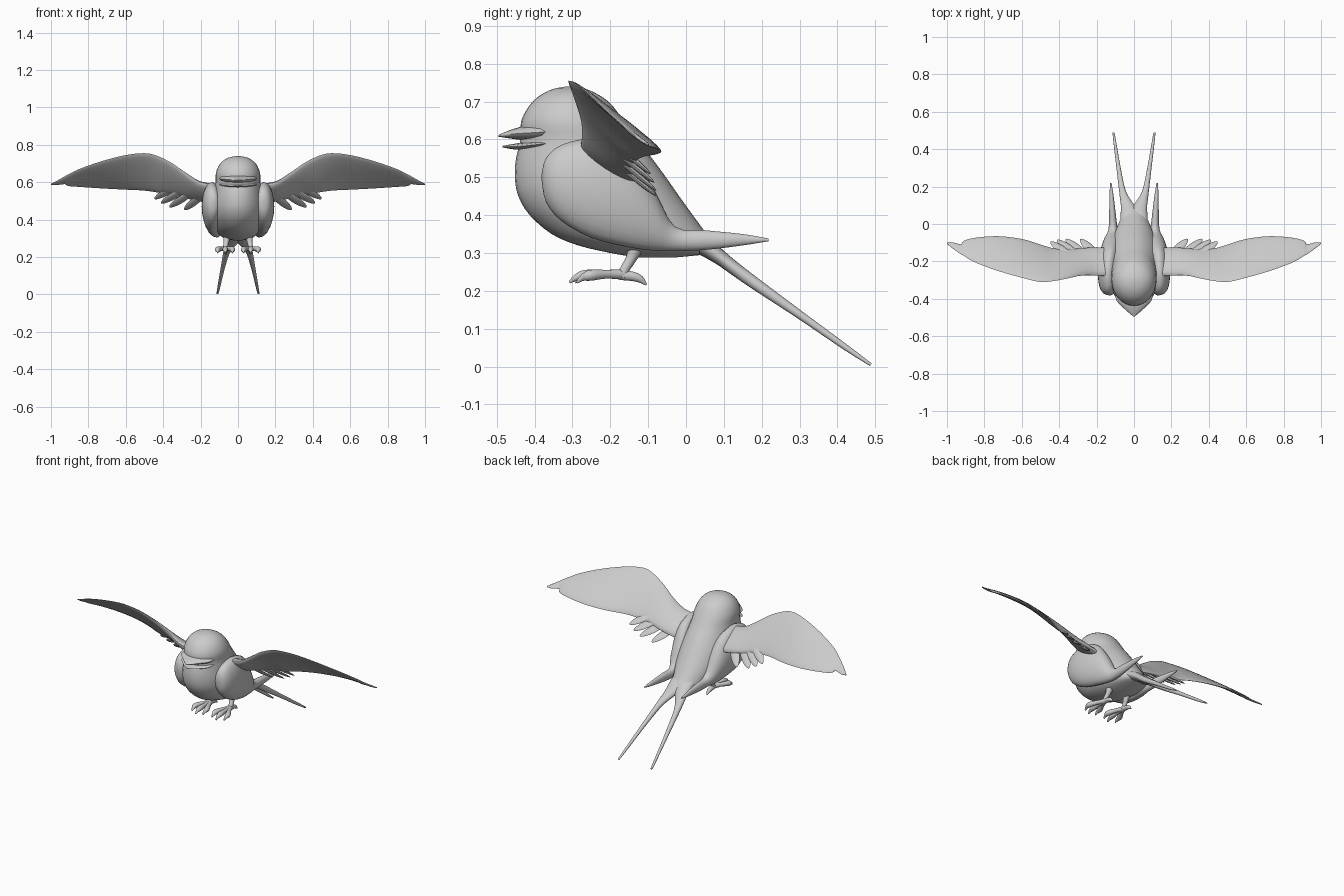
import bpy, bmesh, math
from mathutils import Vector as V

grey = bpy.data.materials.new("plain grey")
grey.diffuse_color = (0.6, 0.6, 0.6, 1)


def smooth_rows(rows, steps):
    """Catmull-Rom interpolation of table rows."""
    out = []
    for i in range(len(rows) - 1):
        p = [rows[max(0, min(len(rows) - 1, i + k))] for k in (-1, 0, 1, 2)]
        for s in range(steps):
            t = s / steps
            out.append([b + 0.5 * t * (c - a + t * (2*a - 5*b + 4*c - d + t * (3*(b - c) + d - a)))
                        for a, b, c, d in zip(*p)])
    return out + [list(rows[-1])]


def loft(name, rings, sides=24, mirror=False, angle=50):
    """Skin elliptical rings given as (centre, half axis a, half axis b)."""
    bm = bmesh.new()
    loops = []
    for c, a, b in rings:
        loops.append([bm.verts.new(c + a * math.cos(2*math.pi*k/sides) + b * math.sin(2*math.pi*k/sides))
                      for k in range(sides)])
    for p, q in zip(loops, loops[1:]):
        for k in range(sides):
            n = (k + 1) % sides
            bm.faces.new((p[k], p[n], q[n], q[k]))
    bm.faces.new(loops[0])
    bm.faces.new(loops[-1])
    bmesh.ops.recalc_face_normals(bm, faces=bm.faces)
    me = bpy.data.meshes.new(name)
    bm.to_mesh(me)
    bm.free()
    me.materials.append(grey)
    ob = bpy.data.objects.new(name, me)
    bpy.context.collection.objects.link(ob)
    bpy.ops.object.select_all(action='DESELECT')
    ob.select_set(True)
    bpy.context.view_layer.objects.active = ob
    bpy.ops.object.shade_smooth_by_angle(angle=math.radians(angle))
    if mirror:
        ob.modifiers.new("mirror", 'MIRROR')
    return ob


def tube(name, rows, flat=1.0, up=V((0, 0, 1)), sides=10):
    """Tapered limb through rows of (x, y, z, radius); flat squashes it."""
    rows = smooth_rows(rows, 4)
    rings = []
    for i, r in enumerate(rows):
        d = V(rows[min(i + 1, len(rows) - 1)][:3]) - V(rows[max(i - 1, 0)][:3])
        a = d.cross(up).normalized()
        rings.append((V(r[:3]), a * r[3], a.cross(d).normalized() * r[3] * flat))
    return loft(name, rings, sides, True)


# head and body: z, front y, back y, half width
body = [(.740, -.315, -.295, .008), (.73, -.36, -.255, .055), (.70, -.405, -.205, .095),
        (.65, -.435, -.165, .118), (.60, -.437, -.13, .12), (.55, -.449, -.09, .128),
        (.50, -.452, -.053, .138), (.45, -.443, -.018, .142), (.40, -.413, .018, .137),
        (.35, -.355, .055, .12), (.32, -.285, .08, .10), (.30, -.20, .075, .07),
        (.288, -.13, -.03, .02)]
loft("body", [(V((0, (f + b) / 2, z)), V((w, 0, 0)), V((0, (b - f) / 2, 0)))
              for z, f, b, w in smooth_rows(body, 3)], 32)

# folded flank lobes: y, bottom z, top z, centre x, half thickness
flank = [(-.381, .49, .51, .13, .006), (-.37, .435, .55, .135, .03), (-.33, .385, .585, .138, .048),
         (-.25, .34, .60, .138, .056), (-.15, .315, .565, .13, .052), (-.08, .306, .46, .118, .042),
         (-.03, .305, .37, .112, .025), (.05, .308, .36, .115, .018), (.15, .32, .35, .12, .011),
         (.218, .331, .338, .124, .004)]
loft("flank_lobes", [(V((x, y, (lo + hi) / 2)), V((t, 0, 0)), V((0, 0, (hi - lo) / 2)))
                     for y, lo, hi, x, t in smooth_rows(flank, 3)], 24, True)

# spread wings: x, leading y z, trailing y z, half thickness
wing = [(.10, -.28, .585, -.13, .48, .03), (.20, -.275, .60, -.125, .50, .026),
        (.28, -.275, .65, -.13, .515, .02), (.35, -.29, .70, -.135, .535, .016),
        (.43, -.305, .74, -.13, .545, .013), (.50, -.31, .755, -.11, .555, .012),
        (.60, -.287, .745, -.08, .56, .011), (.73, -.25, .712, -.065, .567, .010),
        (.85, -.205, .67, -.074, .575, .008), (.91, -.17, .64, -.09, .58, .007),
        (.925, -.162, .632, -.108, .59, .006), (.97, -.13, .606, -.098, .585, .005),
        (1.0, -.106, .59, -.099, .586, .003)]
rings = []
for x, ly, lz, ty, tz, t in smooth_rows(wing, 3):
    a = V((0, ty - ly, tz - lz)) / 2
    rings.append((V((x, (ly + ty) / 2, (lz + tz) / 2)), a, V((0, -a.z, a.y)).normalized() * t))
loft("wings", rings, 20, True)

# short inner feathers below the wings
for base, tip in (((.30, -.20, .60), (.445, -.095, .51)), ((.26, -.20, .58), (.41, -.085, .487)),
                  ((.22, -.20, .565), (.365, -.08, .466)), ((.17, -.20, .55), (.285, -.08, .452))):
    b, t = V(base), V(tip)
    tube("inner_feather", [(*b, .016), (*b.lerp(t, .6), .025), (*b.lerp(t, .9), .015), (*t, .003)],
         .3, V((0, .65, .75)))

# forked tail: y, inner x, outer x, z, half thickness
tail = [(-.02, -.04, .075, .345, .025), (.04, -.03, .072, .322, .026), (.09, -.01, .07, .288, .02),
        (.12, .012, .073, .265, .018), (.18, .045, .08, .221, .016), (.30, .071, .094, .137, .011),
        (.42, .092, .108, .052, .008), (.488, .104, .115, .005, .004)]
loft("forked_tail", [(V(((i + o) / 2, y, z)), V(((o - i) / 2, 0, 0)), V((0, .6, .8)) * t)
                     for y, i, o, z, t in smooth_rows(tail, 3)], 16, True)

# open beak: y, half width, bottom z, top z
for name, rows in (("upper_beak", [(-.495, .003, .607, .612), (-.455, .05, .601, .628),
                                   (-.41, .093, .596, .639), (-.37, .10, .595, .645)]),
                   ("lower_beak", [(-.484, .004, .579, .583), (-.45, .05, .573, .589),
                                   (-.41, .092, .574, .595), (-.37, .10, .578, .60)])):
    loft(name, [(V((0, y, (lo + hi) / 2)), V((w, 0, 0)), V((0, 0, (hi - lo) / 2)))
                for y, w, lo, hi in smooth_rows(rows, 3)], 16)

# legs
tube("legs", [(.06, -.13, .32, .022), (.062, -.145, .285, .015), (.066, -.16, .26, .013),
              (.066, -.17, .238, .015)], up=V((0, 1, 0)))

# toes with claws
for x, length in ((.03, .125), (.068, .14), (.108, .12)):
    y = -.168
    tube("front_toe", [(.066, y, .243, .014), ((x + .066) / 2, y - length * .35, .244, .012),
                       (x, y - length * .7, .241, .015), (x, y - length * .88, .234, .009),
                       (x, y - length, .222, .003)])
tube("hind_toe", [(.066, -.175, .242, .014), (.066, -.14, .238, .013),
                  (.066, -.12, .230, .010), (.066, -.105, .216, .003)])
